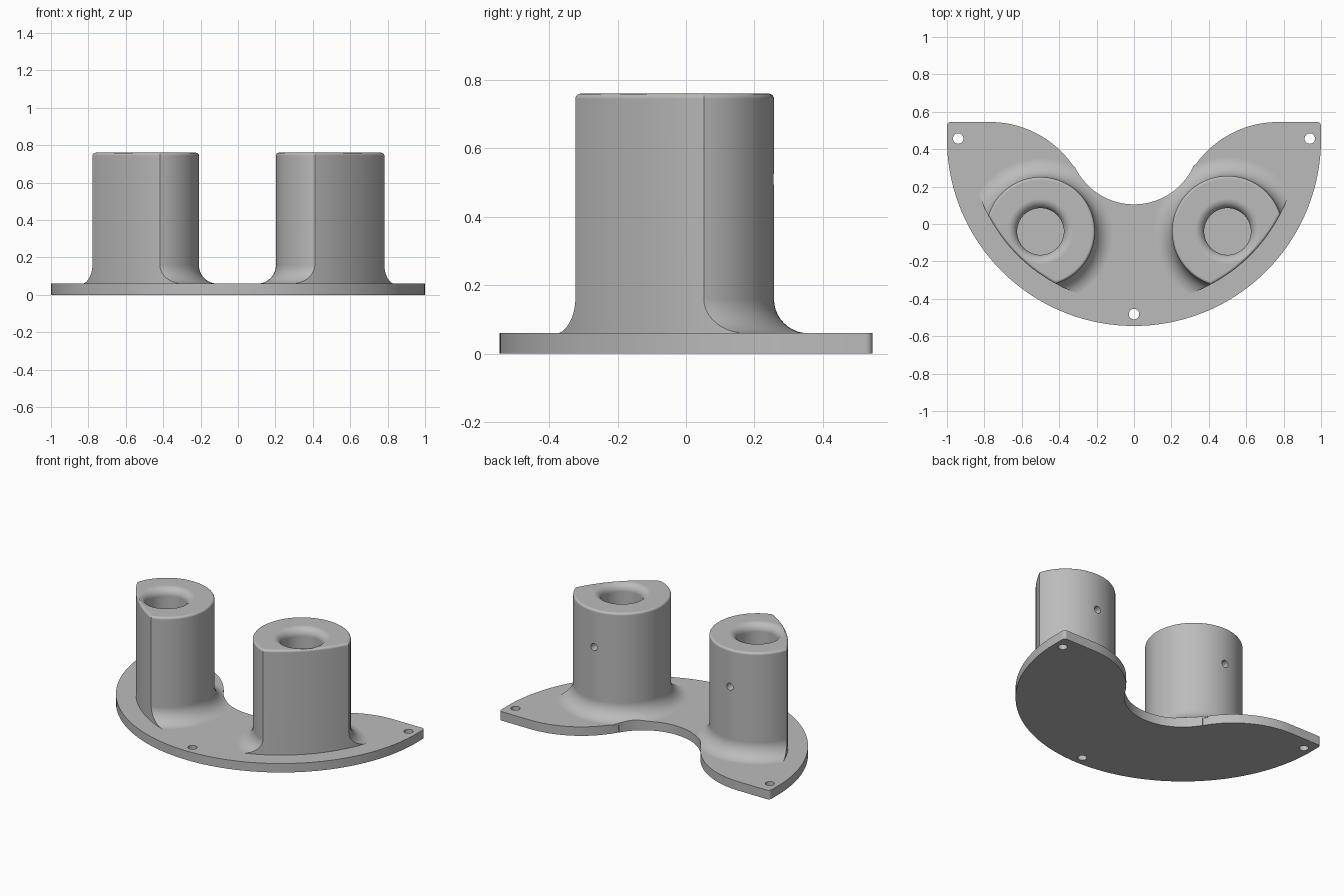
import bpy, bmesh
from math import cos, sin, pi, radians
from mathutils import Matrix

cube = bpy.data.objects.get("Cube")
if cube:
    bpy.data.objects.remove(cube, do_unlink=True)

# Main dimensions
PLATE_TOP, POST_TOP = 0.06, 0.76
RIM_Y = 0.455             # centre of the plate's outer and inner arcs
POST_Y = -0.04
CUT_R = 0.88              # arc that trims the outer side of both posts
FILLET, ROUND, FLARE = 0.1, 0.015, 0.05

grey = bpy.data.materials.new("plain_grey")
grey.use_nodes = True
colour = (0.5, 0.5, 0.5, 1)
grey.diffuse_color = colour
grey.node_tree.nodes["Principled BSDF"].inputs["Base Color"].default_value = colour


def arc(cx, cy, r, start, end, steps):
    angles = [radians(start + (end - start) * i / steps) for i in range(steps + 1)]
    return [(cx + r * cos(a), cy + r * sin(a)) for a in angles]


def finish(bm, name):
    bmesh.ops.recalc_face_normals(bm, faces=bm.faces)
    mesh = bpy.data.meshes.new(name)
    bm.to_mesh(mesh)
    bm.free()
    mesh.materials.append(grey)
    obj = bpy.data.objects.new(name, mesh)
    bpy.context.collection.objects.link(obj)
    return obj


def lathe(name, profile, segments, matrix):
    """Closed solid turned around z from (radius, height) points."""
    bm = bmesh.new()
    rings = []
    for r, z in profile:
        rings.append([bm.verts.new((r * cos(2 * pi * i / segments),
                                    r * sin(2 * pi * i / segments), z))
                      for i in range(segments)])
    for low, high in zip(rings, rings[1:]):
        for i in range(segments):
            j = (i + 1) % segments
            bm.faces.new((low[i], low[j], high[j], high[i]))
    bm.faces.new(rings[0][::-1])
    bm.faces.new(rings[-1])
    bm.transform(matrix)
    return finish(bm, name)


def activate(obj):
    bpy.ops.object.select_all(action='DESELECT')
    obj.select_set(True)
    bpy.context.view_layer.objects.active = obj


def combine(obj, tool, operation):
    mod = obj.modifiers.new("combine", 'BOOLEAN')
    mod.operation, mod.object, mod.solver = operation, tool, 'EXACT'
    activate(obj)
    bpy.ops.object.modifier_apply(modifier=mod.name)
    bpy.data.objects.remove(tool, do_unlink=True)


def at(x, y, z=0):
    return Matrix.Translation((x, y, z))


# Crescent base plate: half outline, mirrored
half = arc(0, RIM_Y, 1, -90, 0, 56)
half += arc(0.98, 0.525, 0.02, 0, 90, 5)
half += arc(0.77, 0.005, 0.54, 90, 149.7, 28)
half += arc(0, RIM_Y, 0.35, -30.3, -90, 24)
outline = half + [(-x, y) for x, y in half[-2:0:-1]]
bm = bmesh.new()
face = bm.faces.new([bm.verts.new((x, y, 0)) for x, y in outline])
top = bmesh.ops.extrude_face_region(bm, geom=[face])
bmesh.ops.translate(bm, vec=(0, 0, PLATE_TOP),
                    verts=[v for v in top["geom"] if isinstance(v, bmesh.types.BMVert)])
bracket = finish(bm, "twin_post_bracket")

# Posts: turned body with base fillet, trimmed by the outer arc and plate notch
for x, radius in ((-0.5, 0.291), (0.5, 0.297)):
    body = [(radius + FILLET, PLATE_TOP - 0.01)]
    body += arc(radius + FILLET, PLATE_TOP + FILLET, FILLET, 270, 180, 10)
    body += arc(radius - ROUND, POST_TOP - ROUND, ROUND, 0, 90, 4)
    post = lathe("post", body, 96, at(x, POST_Y))

    trim = [(CUT_R, 0.02)] + arc(CUT_R - ROUND, POST_TOP - ROUND, ROUND, 0, 90, 4)
    trim.append((0.1, POST_TOP + 0.1))
    combine(post, lathe("outer_trim", trim, 240, at(0, RIM_Y)), 'INTERSECT')
    combine(post, lathe("notch", [(0.35, 0), (0.35, 1)], 144, at(0, RIM_Y)), 'DIFFERENCE')
    combine(bracket, post, 'UNION')

    # Blind bore with a flared mouth
    bore = [(0.125, PLATE_TOP)]
    bore += arc(0.125 + FLARE, POST_TOP - FLARE, FLARE, 180, 90, 7)
    bore.append((0.125 + FLARE, POST_TOP + 0.1))
    combine(bracket, lathe("bore", bore, 64, at(x, POST_Y)), 'DIFFERENCE')

    # Set-screw hole through the back wall
    sideways = at(x, POST_Y, 0.51) @ Matrix.Rotation(-pi / 2, 4, 'X')
    combine(bracket, lathe("screw_hole", [(0.024, 0), (0.024, 0.4)], 24, sideways), 'DIFFERENCE')

# Mounting holes
for x, y in ((-0.94, 0.457), (0.94, 0.457), (0, -0.482)):
    combine(bracket, lathe("mount_hole", [(0.028, -0.1), (0.028, 0.2)], 32, at(x, y)), 'DIFFERENCE')

activate(bracket)
bpy.ops.object.shade_smooth_by_angle(angle=radians(28))
normals = bracket.modifiers.new("flat_face_normals", 'WEIGHTED_NORMAL')
normals.keep_sharp = True
